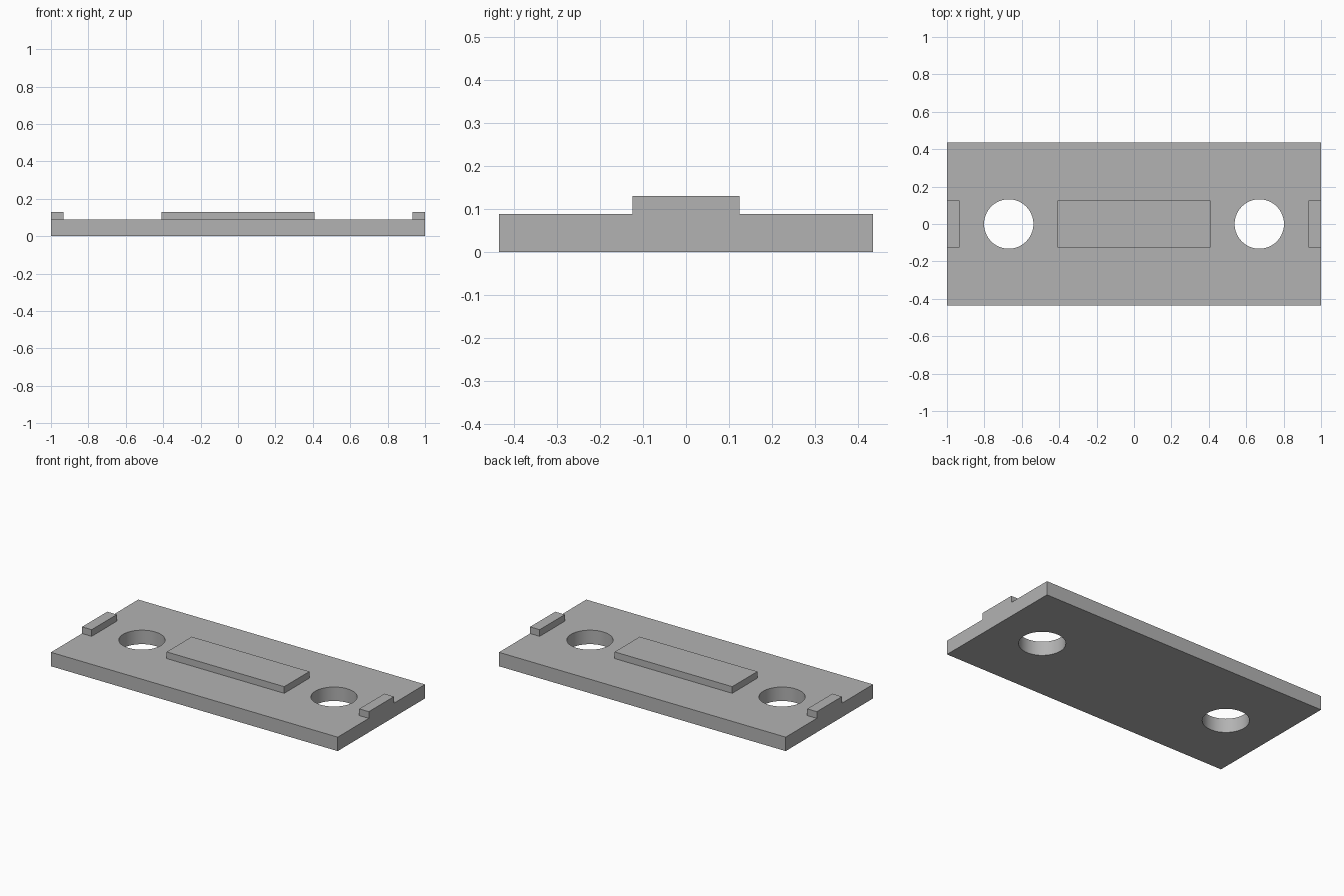
import bpy
import math

if "Cube" in bpy.data.objects:
    bpy.data.objects.remove(bpy.data.objects["Cube"], do_unlink=True)

LENGTH, WIDTH = 2.0, 0.87
PLATE_TOP, RAISED_TOP = 0.088, 0.13
RAISED_WIDTH = 0.25
TAB_LENGTH = 0.067
HOLE_X, HOLE_RADIUS = 0.67, 0.132

grey = bpy.data.materials.new("plain grey")
grey.use_nodes = True
colour = (0.45, 0.45, 0.45, 1.0)
grey.diffuse_color = colour
grey.node_tree.nodes["Principled BSDF"].inputs["Base Color"].default_value = colour


def box(name, x, length, width, bottom, top):
    bpy.ops.mesh.primitive_cube_add(size=1, location=(x, 0, (bottom + top) / 2))
    obj = bpy.context.object
    obj.name = name
    obj.scale = (length, width, top - bottom)
    bpy.ops.object.transform_apply(location=False, rotation=False, scale=True)
    obj.data.materials.append(grey)
    return obj


# Base plate
plate = box("base_plate", 0, LENGTH, WIDTH, 0, PLATE_TOP)

# Round through holes
for side, label in ((1, "left"), (-1, "right")):
    bpy.ops.mesh.primitive_cylinder_add(
        vertices=64, radius=HOLE_RADIUS, depth=0.5, location=(side * HOLE_X, 0, 0))
    cutter = bpy.context.object
    cutter.name = label + "_hole_cutter"
    cutter.hide_render = True
    cutter.data.materials.append(grey)
    cut = plate.modifiers.new(label + "_hole", "BOOLEAN")
    cut.operation = "DIFFERENCE"
    cut.solver = "EXACT"
    cut.object = cutter
    bpy.ops.object.select_all(action="DESELECT")
    plate.select_set(True)
    bpy.context.view_layer.objects.active = plate
    bpy.ops.object.modifier_apply(modifier=cut.name)
    bpy.data.objects.remove(cutter, do_unlink=True)

# Smooth hole walls with crisp rims
bpy.ops.object.shade_smooth_by_angle(angle=math.radians(30))

# Raised centre pad and end tabs
box("centre_pad", 0, 0.82, RAISED_WIDTH, PLATE_TOP, RAISED_TOP)
for side, label in ((1, "left"), (-1, "right")):
    box(label + "_end_tab", side * (LENGTH - TAB_LENGTH) / 2,
        TAB_LENGTH, RAISED_WIDTH, PLATE_TOP, RAISED_TOP)
